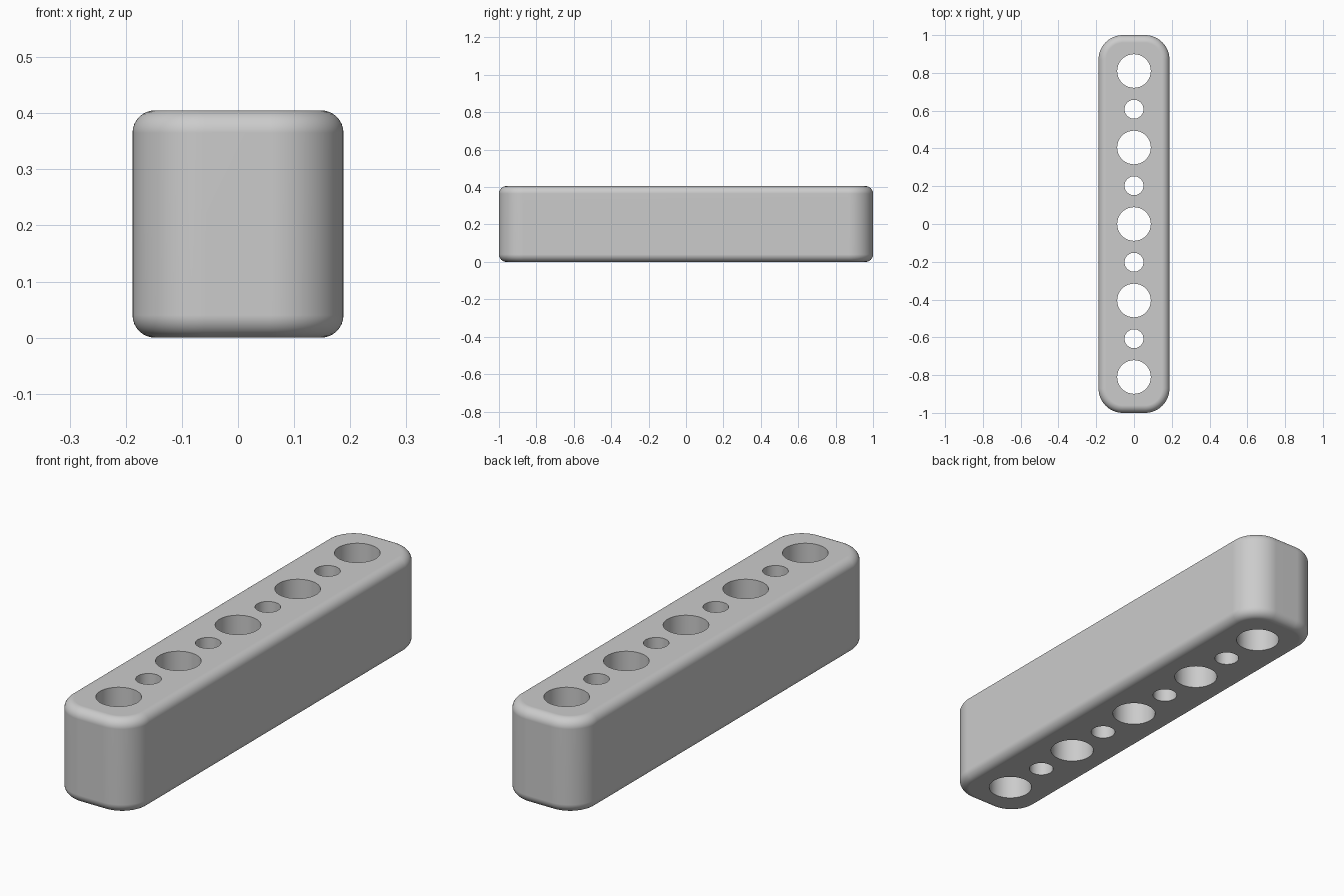
import bpy
import bmesh
from math import cos, sin, pi

HALF_W, HALF_L, HEIGHT = 0.188, 1.0, 0.405
CORNER, FILLET = 0.13, 0.04
PITCH = 0.405
LARGE_R, SMALL_R = 0.089, 0.05

cube = bpy.data.objects.get("Cube")
if cube:
    bpy.data.objects.remove(cube, do_unlink=True)

grey = bpy.data.materials.new("plain grey")
grey.use_nodes = True
colour = (0.6, 0.6, 0.6, 1)
grey.diffuse_color = colour
grey.node_tree.nodes["Principled BSDF"].inputs["Base Color"].default_value = colour


def make_object(name, bm):
    bmesh.ops.recalc_face_normals(bm, faces=bm.faces)
    mesh = bpy.data.meshes.new(name)
    bm.to_mesh(mesh)
    bm.free()
    mesh.materials.append(grey)
    obj = bpy.data.objects.new(name, mesh)
    bpy.context.collection.objects.link(obj)
    return obj


def rounded_outline(inset, steps=16):
    """Rounded rectangle drawn in by the given inset."""
    r = CORNER - inset
    points = []
    for k, (sx, sy) in enumerate([(1, 1), (-1, 1), (-1, -1), (1, -1)]):
        for i in range(steps + 1):
            a = (k + i / steps) * pi / 2
            points.append((sx * (HALF_W - CORNER) + r * cos(a),
                           sy * (HALF_L - CORNER) + r * sin(a)))
    return points


# Bar: stacked outlines whose inset follows the edge fillets
bm = bmesh.new()
arc = [i / 8 * pi / 2 for i in range(9)]
levels = [(FILLET * (1 - sin(a)), FILLET * (1 - cos(a))) for a in arc]
levels += [(inset, HEIGHT - z) for inset, z in reversed(levels)]
rings = [[bm.verts.new((x, y, z)) for x, y in rounded_outline(inset)]
         for inset, z in levels]
for low, high in zip(rings, rings[1:]):
    for i in range(len(low)):
        j = (i + 1) % len(low)
        bm.faces.new((low[i], low[j], high[j], high[i]))
bm.faces.new(rings[0])
bm.faces.new(rings[-1])
bar = make_object("drilled_bar", bm)

# Cutter: alternating large and small through holes along the bar
bm = bmesh.new()
for i in range(-4, 5):
    r = SMALL_R if i % 2 else LARGE_R
    drill = bmesh.ops.create_cone(bm, cap_ends=True, segments=64,
                                  radius1=r, radius2=r, depth=HEIGHT * 2)
    bmesh.ops.translate(bm, verts=drill["verts"],
                        vec=(0, i * PITCH / 2, HEIGHT / 2))
cutter = make_object("hole_cutter", bm)
cutter.hide_render = True

# Drill the holes, then shade with crisp hole rims
bpy.context.view_layer.objects.active = bar
bar.select_set(True)
holes = bar.modifiers.new("holes", "BOOLEAN")
holes.operation = "DIFFERENCE"
holes.solver = "EXACT"
holes.object = cutter
bpy.ops.object.modifier_apply(modifier=holes.name)
bpy.data.objects.remove(cutter, do_unlink=True)
bpy.ops.object.shade_smooth_by_angle()
normals = bar.modifiers.new("flat faces", "WEIGHTED_NORMAL")
normals.keep_sharp = True
